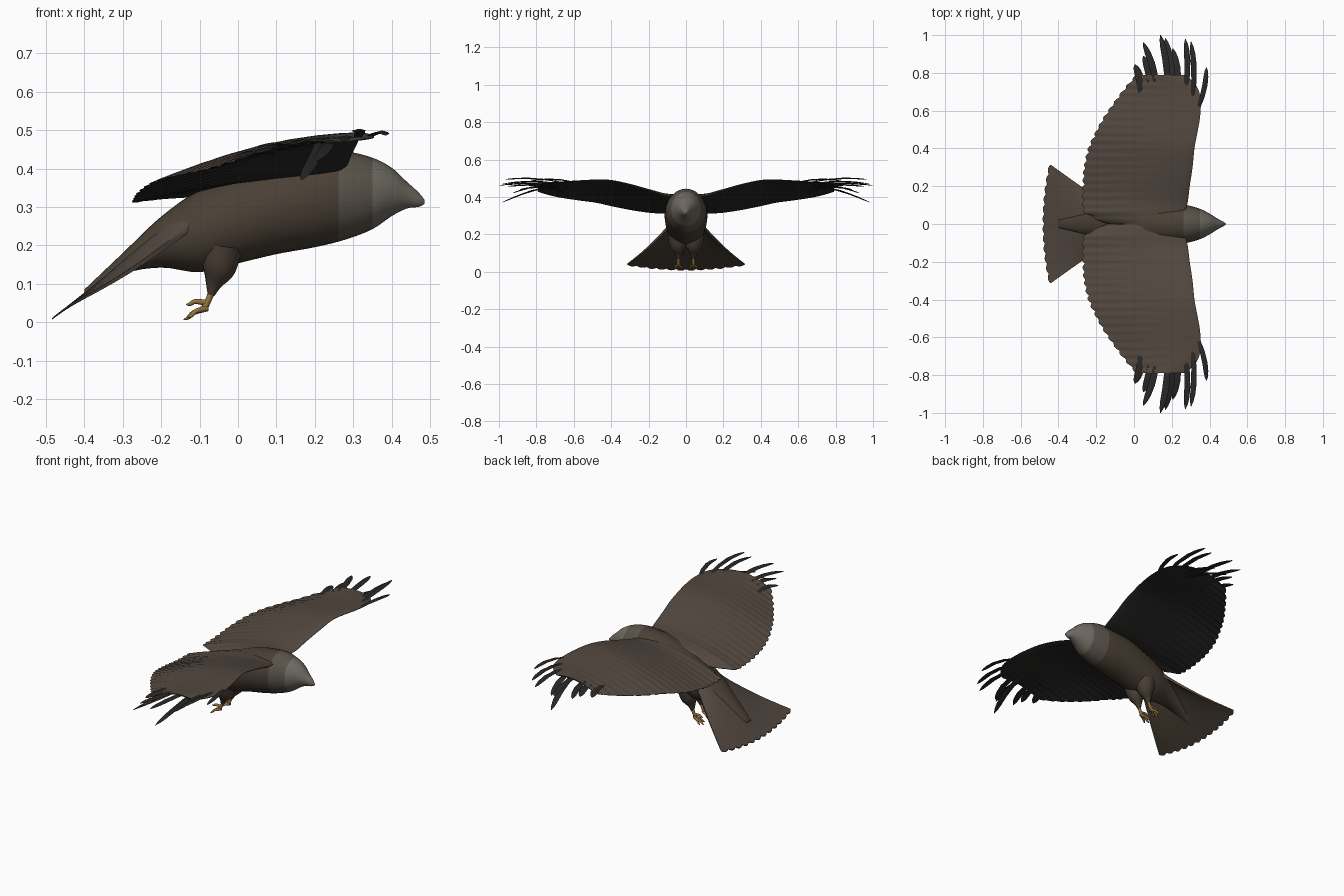
import bpy, bmesh, math
from mathutils import Vector

if "Cube" in bpy.data.objects:
    bpy.data.objects.remove(bpy.data.objects["Cube"])


def material(name, rgb):
    m = bpy.data.materials.new(name)
    m.diffuse_color = (*rgb, 1)
    m.use_nodes = True
    m.node_tree.nodes["Principled BSDF"].inputs["Base Color"].default_value = m.diffuse_color
    return m


BROWN = material("brown", (0.085, 0.064, 0.05))
DARK = material("dark_feather", (0.022, 0.021, 0.02))
BELLY = material("belly_brown", (0.068, 0.05, 0.035))
NECK = material("neck", (0.10, 0.085, 0.068))
HEAD = material("head", (0.16, 0.145, 0.122))
FOOT = material("foot", (0.30, 0.17, 0.05))


def spline(rows, n):
    """Catmull-Rom resampling of rows, n steps per span."""
    out = []
    for i in range(len(rows) - 1):
        p = [rows[max(0, min(len(rows) - 1, i + k))] for k in (-1, 0, 1, 2)]
        for s in range(n):
            t = s / n
            out.append([0.5 * (2 * b + (c - a) * t + (2 * a - 5 * b + 4 * c - d) * t * t
                        + (3 * b - a - 3 * c + d) * t ** 3) for a, b, c, d in zip(*p)])
    return out + [list(rows[-1])]


def loft(name, ring_sets, mats, pick=None, mirror=False):
    """Skin each list of equal rings into a capped smooth solid."""
    bm = bmesh.new()
    for rings in ring_sets:
        vs = [[bm.verts.new(p) for p in r] for r in rings]
        n = len(vs[0])
        for a, b in zip(vs, vs[1:]):
            for i in range(n):
                bm.faces.new((a[i], a[(i + 1) % n], b[(i + 1) % n], b[i]))
        bm.faces.new(vs[0])
        bm.faces.new(vs[-1])
    bmesh.ops.recalc_face_normals(bm, faces=bm.faces)
    for f in bm.faces:
        f.smooth = True
        if pick:
            f.material_index = pick(f)
    me = bpy.data.meshes.new(name)
    bm.to_mesh(me)
    bm.free()
    for m in mats:
        me.materials.append(m)
    ob = bpy.data.objects.new(name, me)
    bpy.context.collection.objects.link(ob)
    if mirror:
        md = ob.modifiers.new("mirror", 'MIRROR')
        md.use_axis = (False, True, False)
    bpy.context.view_layer.objects.active = ob
    ob.select_set(True)
    bpy.ops.object.shade_smooth_by_angle(angle=math.radians(50))
    ob.select_set(False)
    return ob


def tube(points, n=8):
    """Rings round a path of (x, y, z, radius)."""
    rings = []
    for i, p in enumerate(points):
        d = Vector(points[min(i + 1, len(points) - 1)][:3]) - Vector(points[max(i - 1, 0)][:3])
        q = d.to_track_quat('Z', 'Y')
        rings.append([Vector(p[:3]) + q @ Vector((p[3] * math.cos(a), p[3] * math.sin(a), 0))
                      for a in (math.tau * k / n for k in range(n))])
    return rings


# Body and head: x, top, bottom, half width
body = [(.486, .318, .308, .003), (.47, .338, .300, .014), (.44, .365, .296, .03),
        (.40, .402, .276, .055), (.35, .428, .242, .08), (.28, .444, .215, .10),
        (.2, .438, .195, .112), (.1, .42, .177, .115), (0, .385, .153, .11),
        (-.1, .345, .13, .10), (-.2, .275, .142, .075), (-.3, .18, .125, .045),
        (-.4, .085, .07, .02)]
rings = []
for x, top, bot, w in spline(body, 4):
    rings.append([(x, w * math.cos(a), (top + bot) / 2 + (top - bot) / 2 * math.sin(a))
                  for a in (math.tau * k / 24 for k in range(24))])
loft("body", [rings], [BELLY, NECK, HEAD],
     lambda f: 2 if f.calc_center_median().x > .35 else
     1 if f.calc_center_median().x > .27 else 0)

# Wings: y, leading x, leading z, trailing x, trailing z, thickness
wing = [(0, .25, .39, -.15, .325, .08), (.06, .27, .40, -.265, .315, .075),
        (.12, .285, .41, -.275, .312, .07), (.2, .295, .435, -.275, .317, .065),
        (.3, .31, .465, -.268, .332, .055), (.4, .32, .487, -.245, .352, .045),
        (.48, .335, .49, -.21, .37, .036), (.57, .35, .486, -.16, .382, .028),
        (.67, .352, .48, -.09, .397, .02), (.74, .325, .475, -.035, .413, .014),
        (.79, .27, .468, .01, .428, .008)]
chord = [0, .015, .05, .12, .22, .35, .5, .65, .8, .92, 1]
rings = []
for y, xl, zl, xt, zt, th in spline(wing, 9):
    # scalloped trailing feathers
    xt += .014 * (1 - abs(math.sin(math.pi * y / .042)))
    up, low = [], []
    for t in chord:
        x = xl + (xt - xl) * t
        z = zl + (zt - zl) * t + .022 * math.sin(math.pi * t)
        h = th * 1.6 * (math.sqrt(t) * (1 - t)) * .8 + .002
        up.append((x, y, z + h * .5))
        low.append((x, y, z - h * .5))
    rings.append(up + low[::-1])
loft("wings", [rings], [BROWN, DARK], lambda f: 0 if f.normal.z > 0 else 1, True)


# Wing tip feathers: base, tip, half width
def feather(b, t, w):
    b, t = Vector(b), Vector(t)
    d = t - b
    side = Vector((d.y, -d.x, 0)).normalized()
    out = []
    for s, k in ((0, .6), (.3, .9), (.6, 1), (.8, .9), (.92, .6), (1, .08)):
        c = b + d * s + side * .012 * math.sin(math.pi * s)
        c.z += .012 * math.sin(math.pi * s)
        out.append([c + side * w * k, c + Vector((0, 0, .004 * k)),
                    c - side * w * k, c - Vector((0, 0, .004 * k))])
    return out


tips = [((.335, .60, .48), (.384, .83, .486), .014), ((.31, .66, .478), (.302, .965, .495), .015),
        ((.27, .68, .472), (.272, .98, .47), .016), ((.235, .68, .468), (.205, .93, .42), .017),
        ((.21, .68, .465), (.165, .985, .37), .017), ((.18, .68, .46), (.14, 1.0, .462), .018),
        ((.13, .68, .45), (.05, .96, .455), .018), ((.09, .68, .44), (.05, .89, .44), .02),
        ((.04, .66, .43), (.005, .845, .43), .022)]
loft("wing_tip_feathers", [feather(*t) for t in tips], [DARK], None, True)

# Tail fan, with scalloped end and drooping sides
N = 48
rings = []
for i in range(N + 1):
    u = -1 + 2 * i / N
    root = Vector((-.12, .085 * u, .32 - .07 * u * u))
    end = Vector((-.485 + .035 * u * u, .32 * u, .008 + .028 * u * u))
    end = end.lerp(root, .025 * (1 - abs(math.sin(math.pi * 6 * u))))
    up, low = [], []
    for k in range(9):
        r = k / 8
        p = root.lerp(end, r)
        p.z -= .012 * math.sin(math.pi * r)
        h = .008 * (1 - r) + .002
        up.append(p + Vector((0, 0, h)))
        low.append(p - Vector((0, 0, h)))
    rings.append(up + low[::-1])
loft("tail", [rings], [BROWN, BELLY], lambda f: 0 if f.normal.z > 0 else 1)

# Feathered thighs
thigh = spline([(-.04, .045, .20, .055), (-.05, .042, .14, .045),
                (-.063, .04, .10, .022), (-.07, .04, .07, .009)], 4)
loft("thighs", [tube(thigh, 12)], [BELLY], None, True)

# Feet: shank and clawed toes trailing back
parts = [tube([(-.066, .04, .085, .009), (-.078, .04, .055, .008), (-.088, .04, .035, .009)])]
for x, y, z in ((-.142, .04, .006), (-.132, .018, .012), (-.132, .064, .012), (-.136, .04, .046)):
    a = Vector((-.08, .04, .05 if z > .03 else .036))
    e = Vector((x, y, z))
    m = a.lerp(e, .55) + Vector((0, 0, .006))
    parts.append(tube(spline([(*a, .008), (*m, .0065), (*a.lerp(e, .8), .005), (*e, .001)], 3)))
loft("feet", parts, [FOOT], None, True)
